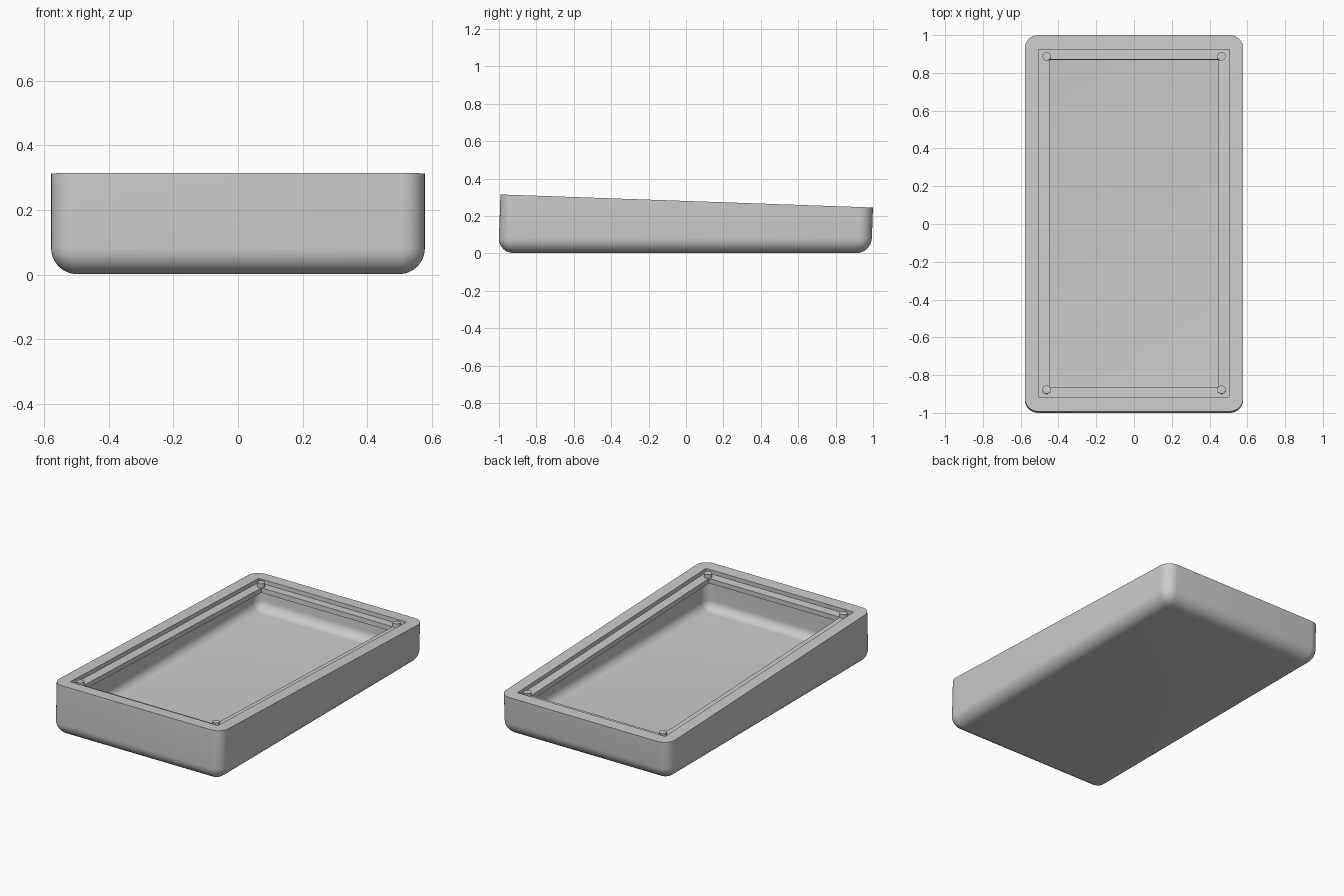
import bpy, bmesh, math

if "Cube" in bpy.data.objects:
    bpy.data.objects.remove(bpy.data.objects["Cube"])

HALF_X, HALF_Y = 0.578, 0.997      # outer half sizes
SLOPE = 0.035                      # rim falls to the back, walls lean with it
BASE_Z, BASE_R, CORNER_R = 0.002, 0.08, 0.07
CAVITY_X, CAVITY_Y = 0.505, 0.922  # inner half sizes
FLOOR, FLOOR_R = 0.067, 0.055
LIP_X, LIP_Y = 0.448, 0.868        # opening inside the ledge
LEDGE, LIP = 0.025, 0.03           # ledge depth below the rim, lip thickness
SEGS = 8

grey = bpy.data.materials.new("Plain grey")
grey.use_nodes = True
colour = (0.6, 0.6, 0.6, 1)
grey.diffuse_color = colour
grey.node_tree.nodes["Principled BSDF"].inputs["Base Color"].default_value = colour


def rim_z(y):
    return 0.28 - SLOPE * y


def ring(bm, hx, hy, radius, z=None, below=0):
    """Rounded rectangle at level z, or at a depth below the sloping rim."""
    verts = []
    for k, (sx, sy) in enumerate([(1, 1), (-1, 1), (-1, -1), (1, -1)]):
        for i in range(SEGS + 1):
            a = math.pi / 2 * (k + i / SEGS)
            x = sx * (hx - radius) + radius * math.cos(a)
            y = sy * (hy - radius) + radius * math.sin(a)
            h = rim_z(y) - below if z is None else z
            verts.append(bm.verts.new((x, y + SLOPE * h - 0.006, h)))
    return verts


def finish(obj):
    obj.data.materials.append(grey)
    bpy.ops.object.select_all(action='DESELECT')
    obj.select_set(True)
    bpy.context.view_layer.objects.active = obj
    bpy.ops.object.shade_smooth_by_angle(angle=math.radians(30))


# Tray shell, outside: rounded base up to the rim
bm = bmesh.new()
rings = []
for i in range(SEGS + 1):
    a = math.pi / 2 * i / SEGS
    inset = BASE_R * (1 - math.sin(a))
    rings.append(ring(bm, HALF_X - inset, HALF_Y - inset,
                      CORNER_R * (1 - 0.9 * inset / BASE_R),
                      z=BASE_Z + BASE_R * (1 - math.cos(a))))
rings.append(ring(bm, HALF_X, HALF_Y, CORNER_R))

# Recess, ledge and the undercut lip below it
rings.append(ring(bm, CAVITY_X, CAVITY_Y, 0))
rings.append(ring(bm, CAVITY_X, CAVITY_Y, 0, below=LEDGE))
rings.append(ring(bm, LIP_X, LIP_Y, 0, below=LEDGE))
rings.append(ring(bm, LIP_X, LIP_Y, 0, below=LEDGE + LIP))
rings.append(ring(bm, CAVITY_X, CAVITY_Y, FLOOR_R, below=LEDGE + LIP))

# Cavity wall curving into the floor
for i in range(SEGS + 1):
    a = math.pi / 2 * i / SEGS
    inset = FLOOR_R * (1 - math.cos(a))
    rings.append(ring(bm, CAVITY_X - inset, CAVITY_Y - inset, FLOOR_R - inset,
                      z=FLOOR + FLOOR_R * (1 - math.sin(a))))
for low, high in zip(rings, rings[1:]):
    for i in range(len(low)):
        j = (i + 1) % len(low)
        bm.faces.new((low[i], low[j], high[j], high[i]))
bm.faces.new(rings[0][::-1])
bm.faces.new(rings[-1])
bmesh.ops.remove_doubles(bm, verts=bm.verts, dist=1e-5)
bmesh.ops.recalc_face_normals(bm, faces=bm.faces)
mesh = bpy.data.meshes.new("tray_shell")
bm.to_mesh(mesh)
bm.free()
tray = bpy.data.objects.new("tray_shell", mesh)
bpy.context.collection.objects.link(tray)
finish(tray)

# Locating pins on the ledge corners
for side, sx in (("left", 1), ("right", -1)):
    for end, y in (("front", -0.877), ("back", 0.887)):
        top = rim_z(y)
        bottom = top - LEDGE - 0.005
        bpy.ops.mesh.primitive_cylinder_add(
            vertices=24, radius=0.022, depth=top - bottom,
            location=(sx * 0.463, y, (top + bottom) / 2),
            rotation=(-math.atan(SLOPE), 0, 0))
        pin = bpy.context.object
        pin.name = f"pin_{end}_{side}"
        finish(pin)
